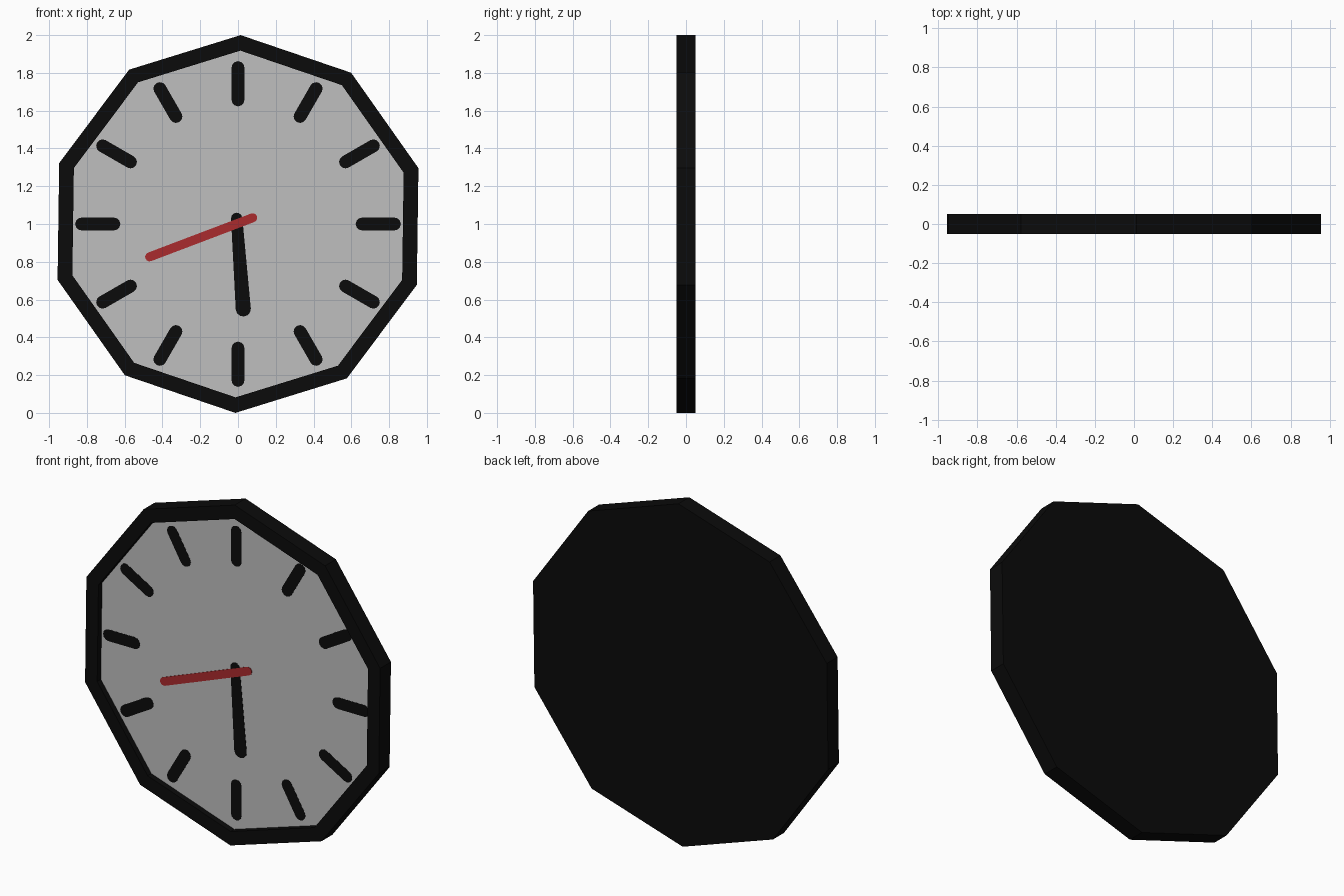
import bpy, bmesh, math
from mathutils import Vector

if "Cube" in bpy.data.objects:
    bpy.data.objects.remove(bpy.data.objects["Cube"])

SIDES, R_OUT, R_IN = 10, 1.0, 0.918
FRONT, BACK, FACE_Y = -0.05, 0.05, -0.016
TURN = math.radians(0.8)


def material(name, rgb):
    m = bpy.data.materials.new(name)
    m.diffuse_color = (*rgb, 1)
    m.use_nodes = True
    m.node_tree.nodes["Principled BSDF"].inputs["Base Color"].default_value = m.diffuse_color
    return m


BLACK = material("black", (0.0033, 0.0033, 0.0033))
GREY = material("light grey", (0.52, 0.52, 0.52))
RED = material("red", (0.40, 0.024, 0.026))


def finish(bm, name, mat):
    bmesh.ops.recalc_face_normals(bm, faces=bm.faces)
    me = bpy.data.meshes.new(name)
    bm.to_mesh(me)
    bm.free()
    me.materials.append(mat)
    ob = bpy.data.objects.new(name, me)
    bpy.context.collection.objects.link(ob)
    return ob


def ring(bm, r, y):
    out = []
    for i in range(SIDES):
        a = TURN + math.tau * i / SIDES
        out.append(bm.verts.new((r * math.sin(a), y, 1 + r * math.cos(a))))
    return out


def bar(name, p, q, wp, wq, y, mat):
    """Thin round-ended plate between two (x, z) points, front at y."""
    p, q = Vector(p), Vector(q)
    a0 = math.atan2(q.y - p.y, q.x - p.x)
    pts = []
    for c, w, start in ((q, wq, -0.5), (p, wp, 0.5)):
        for i in range(7):
            a = a0 + math.pi * (start + i / 6)
            pts.append((c.x + w / 2 * math.cos(a), c.y + w / 2 * math.sin(a)))
    bm = bmesh.new()
    f = bm.faces.new([bm.verts.new((x, y, z)) for x, z in pts])
    ext = bmesh.ops.extrude_face_region(bm, geom=[f], use_keep_orig=True)
    vs = [v for v in ext["geom"] if isinstance(v, bmesh.types.BMVert)]
    bmesh.ops.translate(bm, verts=vs, vec=(0, FACE_Y + 0.002 - y, 0))
    return finish(bm, name, mat)


# Case: back plate, outer wall, front rim and inner wall
bm = bmesh.new()
loops = [ring(bm, R_OUT, BACK), ring(bm, R_OUT, FRONT),
         ring(bm, R_IN, FRONT), ring(bm, R_IN, FACE_Y)]
for a, b in zip(loops, loops[1:]):
    for i in range(SIDES):
        j = (i + 1) % SIDES
        bm.faces.new((a[i], a[j], b[j], b[i]))
bm.faces.new(loops[0])
# Dial: recessed face closing the case
dial = bm.faces.new(loops[3])
dial.material_index = 1
case = finish(bm, "clock_case", BLACK)
case.data.materials.append(GREY)

# Hour marks
for h in range(12):
    a = math.tau * h / 12
    d = Vector((math.sin(a), math.cos(a)))
    c = Vector((0, 1))
    bar(f"hour_mark_{h + 1}", c + d * 0.657, c + d * 0.828, 0.068, 0.068,
        FACE_Y - 0.001, BLACK)

# Hands
bar("black_hand", (-0.007, 1.03), (0.028, 0.55), 0.06, 0.08, FACE_Y - 0.002, BLACK)
bar("red_hand", (0.078, 1.033), (-0.468, 0.826), 0.048, 0.048, FACE_Y - 0.003, RED)
